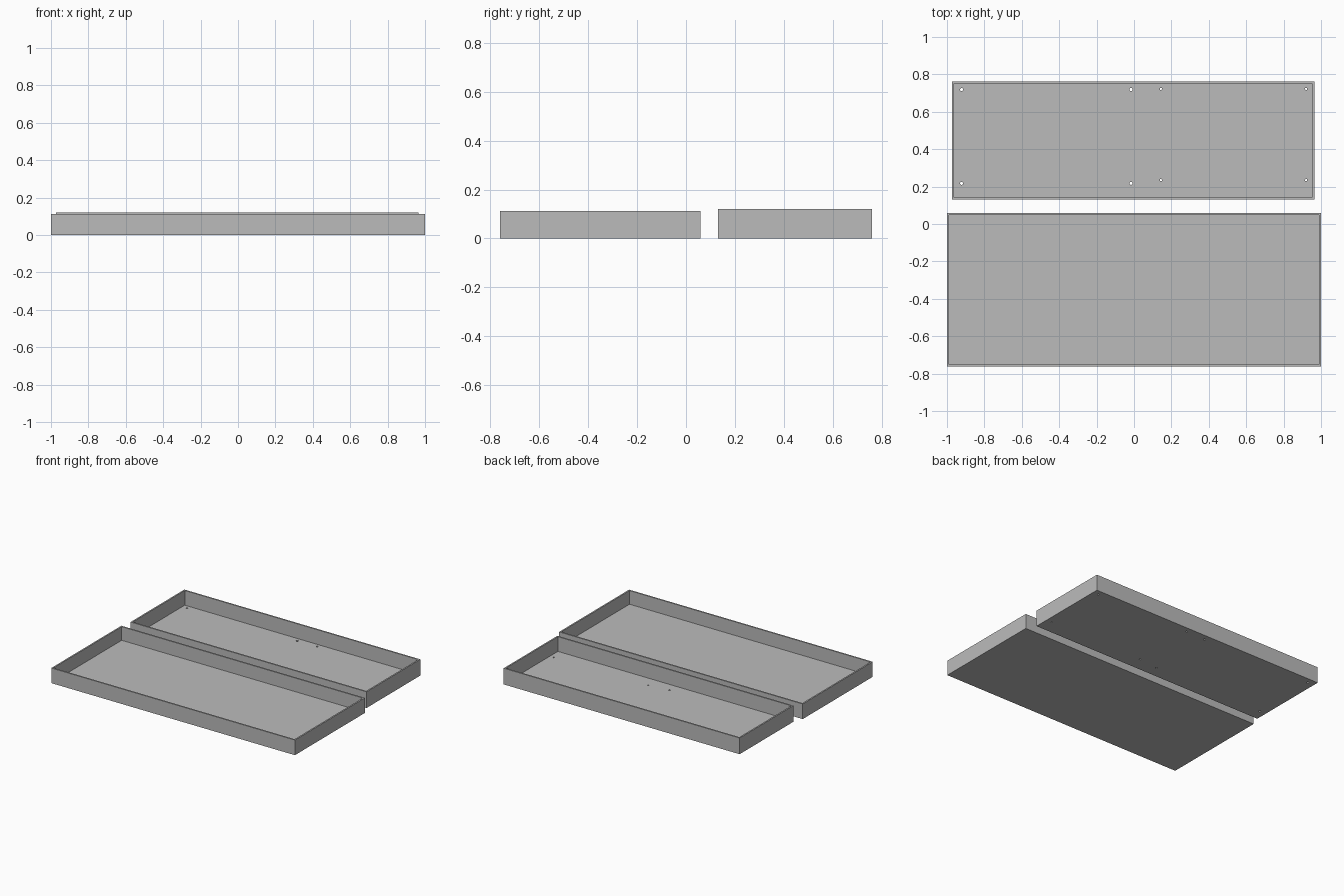
import bpy, bmesh
from mathutils import Matrix, Vector

if "Cube" in bpy.data.objects:
    bpy.data.objects.remove(bpy.data.objects["Cube"])

WALL = 0.011   # wall thickness
FLOOR = 0.011  # floor thickness

grey = bpy.data.materials.new("plain_grey")
grey.diffuse_color = (0.5, 0.5, 0.5, 1)
grey.use_nodes = True
grey.node_tree.nodes["Principled BSDF"].inputs["Base Color"].default_value = grey.diffuse_color


def add_object(name, bm):
    mesh = bpy.data.meshes.new(name)
    bmesh.ops.recalc_face_normals(bm, faces=bm.faces)
    bm.to_mesh(mesh)
    bm.free()
    mesh.materials.append(grey)
    obj = bpy.data.objects.new(name, mesh)
    bpy.context.collection.objects.link(obj)
    return obj


def tray(name, x0, x1, y0, y1, height):
    """Open box: inset the top face, then sink it to the floor."""
    bm = bmesh.new()
    centre = Vector(((x0 + x1) / 2, (y0 + y1) / 2, height / 2))
    size = Matrix.Diagonal((x1 - x0, y1 - y0, height, 1))
    bmesh.ops.create_cube(bm, size=1, matrix=Matrix.Translation(centre) @ size)
    top = max(bm.faces, key=lambda f: f.calc_center_median().z)
    bmesh.ops.inset_region(bm, faces=[top], thickness=WALL, use_even_offset=True)
    new = bmesh.ops.extrude_discrete_faces(bm, faces=[top])["faces"]
    bmesh.ops.translate(bm, verts=new[0].verts, vec=(0, 0, FLOOR - height))
    return add_object(name, bm)


# Larger front tray and smaller, slightly taller back tray
tray("front_tray", -1.0, 1.0, -0.761, 0.060, 0.112)
back = tray("back_tray", -0.973, 0.964, 0.130, 0.761, 0.120)

# Screw holes through the back tray floor: two rectangular groups of four
bm = bmesh.new()
groups = [((-0.922, -0.016), (0.217, 0.719), 0.008),
          ((0.144, 0.920), (0.235, 0.722), 0.006)]
for xs, ys, radius in groups:
    for x in xs:
        for y in ys:
            bmesh.ops.create_cone(bm, cap_ends=True, segments=24, radius1=radius,
                                  radius2=radius, depth=0.06,
                                  matrix=Matrix.Translation((x, y, 0.005)))
cutter = add_object("hole_cutter", bm)
cutter.hide_render = True

mod = back.modifiers.new("screw_holes", "BOOLEAN")
mod.operation = "DIFFERENCE"
mod.solver = "EXACT"
mod.object = cutter
bpy.context.view_layer.objects.active = back
bpy.ops.object.modifier_apply(modifier=mod.name)
bpy.data.objects.remove(cutter)
